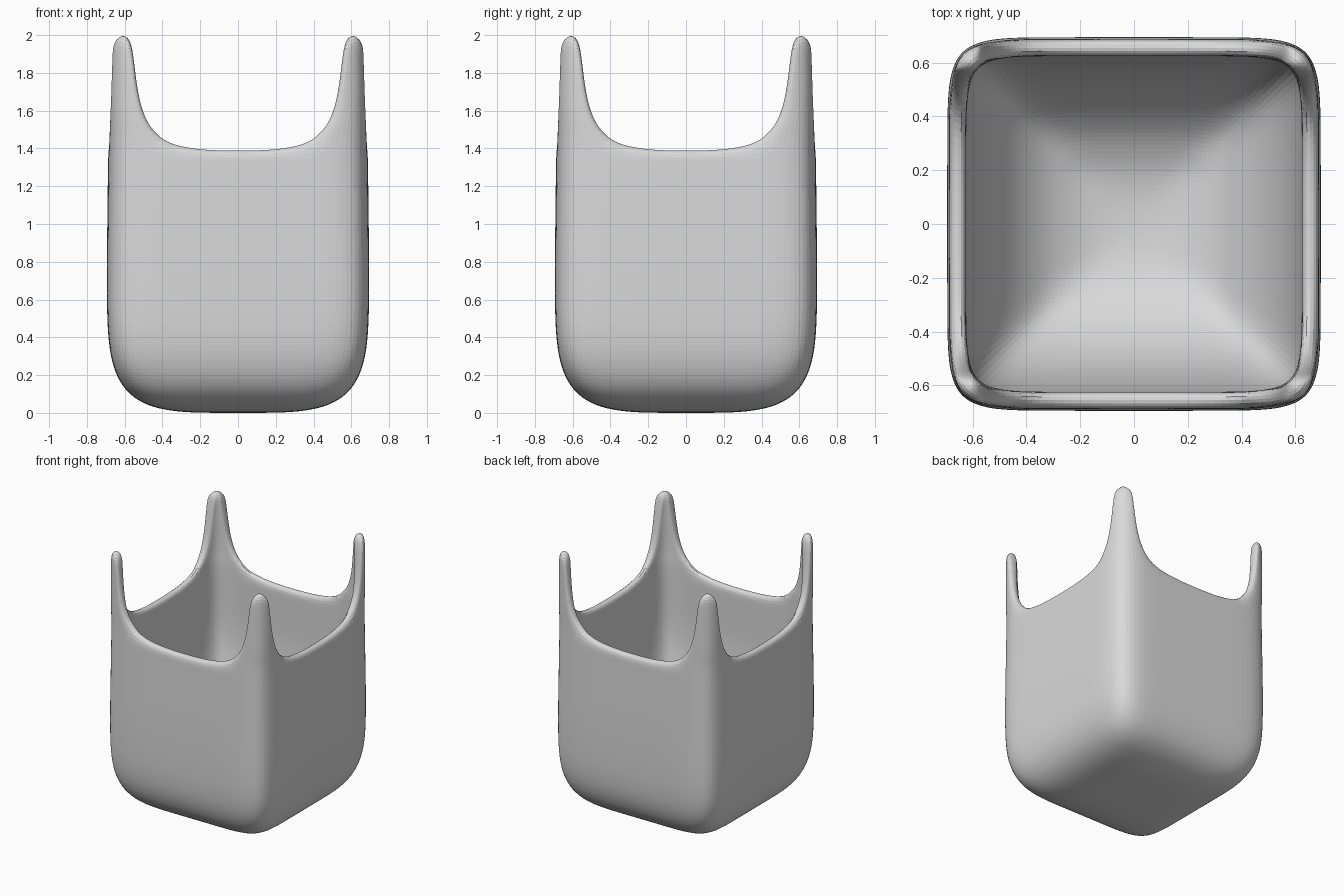
import bpy, bmesh
from math import copysign

if "Cube" in bpy.data.objects:
    bpy.data.objects.remove(bpy.data.objects["Cube"], do_unlink=True)

bm = bmesh.new()

# Square parameters shared by both shells, with the rim height of each column
rim_height = {0: 1.39, 0.26: 1.393, 0.48: 1.41, 0.65: 1.445, 0.85: 1.45, 1: 1.45}
half = list(rim_height)
cols = [-f for f in half[:0:-1]] + half
edge = cols[:-1]
ring = ([(f, -1) for f in edge] + [(1, f) for f in edge]
        + [(-f, 1) for f in edge] + [(-1, -f) for f in edge])

# Corner prongs: height, inner edge position, droop of the outer columns
prong_rows = ((1.53, 0.478, 0), (1.64, 0.518, 0), (1.77, 0.539, 0),
              (1.89, 0.552, 0), (2.003, 0.568, 0.009))


def squircle(u, v, a, n):
    """Map a point of the unit square to a rounded square of half width a."""
    q = max(abs(u), abs(v))
    if q == 0:
        return 0.0, 0.0
    d = min(abs(u), abs(v)) / q * 2 ** (-1 / n)
    o = (1 - d ** n) ** (1 / n)
    x, y = (o, d) if abs(u) >= abs(v) else (d, o)
    return copysign(x * q * a, u), copysign(y * q * a, v)


def strip(low, high, closed=False):
    """Quads between two rows of vertices."""
    n = len(low)
    for i in range(n if closed else n - 1):
        j = (i + 1) % n
        bm.faces.new((low[i], low[j], high[j], high[i]))


def shell(width, top, depth, curve, square, floor_width, heights):
    """Build a rounded cup with four prongs and return its boundary loop."""

    def half_width(z):
        drop = max(0, (top - z) / depth)
        return width * (1 - drop ** curve) ** (1 / curve) - 0.012 * max(0, z - 0.75)

    def floor_height(r):
        return top - depth * (1 - (r / width) ** curve) ** (1 / curve)

    def squareness(z):
        return min(square, square - 3 + 8 * z)

    def point(uv, z):
        return bm.verts.new((*squircle(*uv, half_width(z), squareness(z)), z))

    # Floor
    floor = {}
    corner_n = squareness(floor_height(floor_width))
    for u in cols:
        for v in cols:
            z = floor_height(floor_width * max(abs(u), abs(v)))
            floor[u, v] = bm.verts.new((*squircle(u, v, floor_width, corner_n), z))
    for u0, u1 in zip(cols, cols[1:]):
        for v0, v1 in zip(cols, cols[1:]):
            bm.faces.new((floor[u0, v0], floor[u0, v1], floor[u1, v1], floor[u1, v0]))

    # Walls up to the curved rim
    row = [floor[uv] for uv in ring]
    for z in heights:
        upper = [point(uv, z) for uv in ring]
        strip(row, upper, True)
        row = upper
    rim = [point(uv, rim_height[min(abs(uv[0]), abs(uv[1]))]) for uv in ring]
    strip(row, rim, True)

    # Prongs
    boundary = []
    side = len(edge)
    for k in range(4):
        ids = [(k * side + o) % len(ring) for o in range(-2, 3)]
        rows = [[rim[i] for i in ids]]
        for z, inner, droop in prong_rows:
            f = inner / (half_width(z) * 2 ** (-1 / squareness(z)))
            high = []
            for o, i in zip(range(-2, 3), ids):
                t = f + (1 - f) * (0.55 if abs(o) == 1 else 0)
                uv = [copysign(t if abs(b) < 1 else 1, b) for b in ring[i]]
                high.append(point(uv, z - droop * o * o))
            strip(rows[-1], high)
            rows.append(high)
        boundary += [r[0] for r in rows] + rows[-1][1:-1]
        boundary += [r[-1] for r in reversed(rows)]
        boundary += rim[k * side + 3:(k + 1) * side - 2]
    return boundary


# Outer shell, rounder inner bowl, and the lip joining them
outer = shell(0.695, 0.75, 0.75, 4.2, 10, 0.5,
              (0.09, 0.14, 0.21, 0.3, 0.42, 0.6, 0.8, 1.0, 1.18, 1.32))
inner = shell(0.631, 1.1, 1.0, 2.4, 12, 0.35,
              (0.27, 0.34, 0.43, 0.54, 0.68, 0.85, 1.02, 1.18, 1.32))
strip(outer, inner, True)

bmesh.ops.recalc_face_normals(bm, faces=bm.faces[:])
mesh = bpy.data.meshes.new("pronged_container")
bm.to_mesh(mesh)
bm.free()
container = bpy.data.objects.new("pronged_container", mesh)
bpy.context.collection.objects.link(container)

# Rounding
smooth = container.modifiers.new("rounding", 'SUBSURF')
smooth.levels = smooth.render_levels = 2

# Plain light grey
grey = bpy.data.materials.new("light_grey")
grey.use_nodes = True
colour = (0.7, 0.7, 0.7, 1)
grey.diffuse_color = colour
grey.node_tree.nodes["Principled BSDF"].inputs["Base Color"].default_value = colour
mesh.materials.append(grey)
